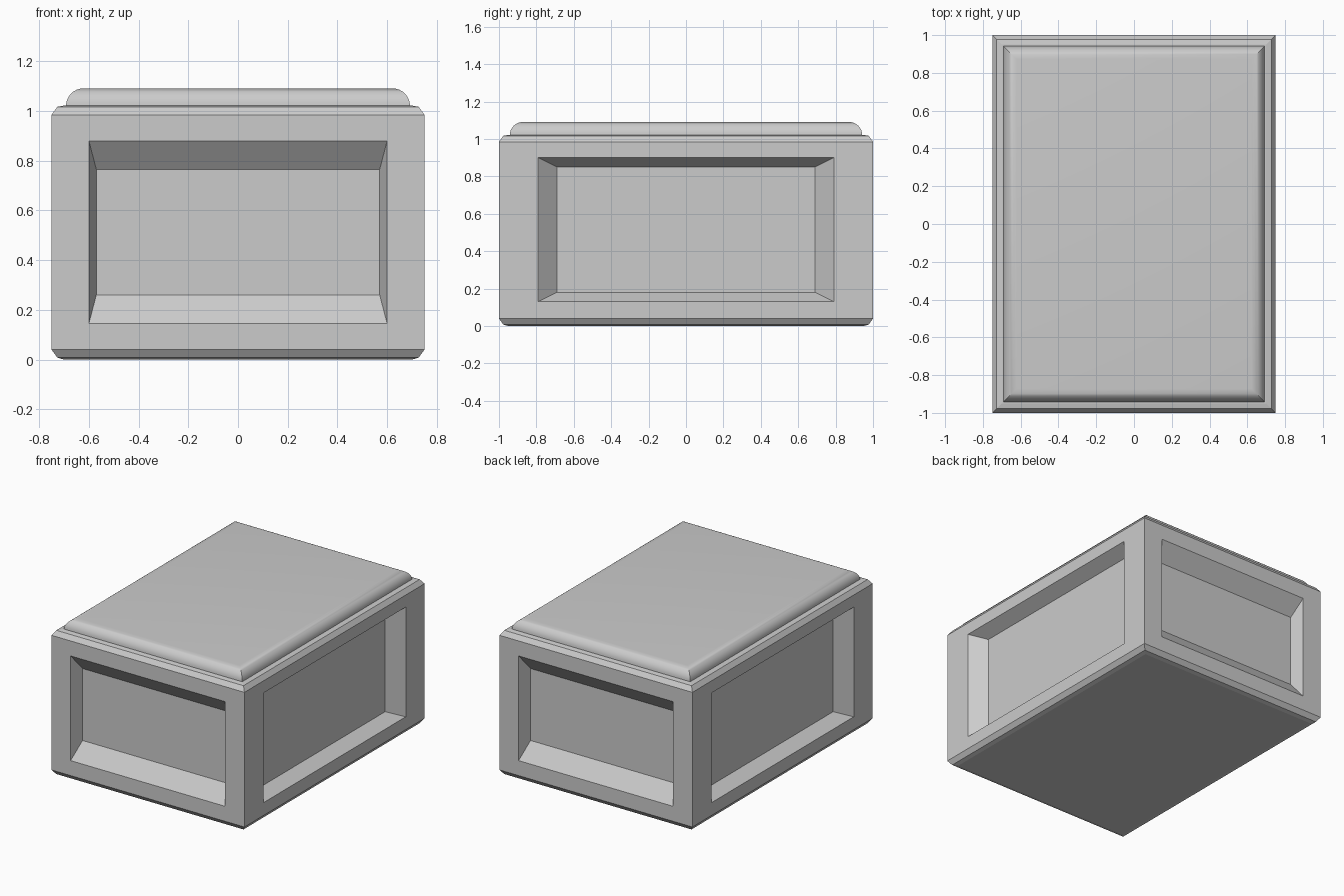
import bpy, bmesh, math

if "Cube" in bpy.data.objects:
    bpy.data.objects.remove(bpy.data.objects["Cube"])


def stack(bm, rings):
    """Capped skin over stacked rectangles (half x, half y, z); returns the side faces per level."""
    loops = [[bm.verts.new((sx * hx, sy * hy, z))
              for sx, sy in ((-1, -1), (1, -1), (1, 1), (-1, 1))] for hx, hy, z in rings]
    levels = [[bm.faces.new((a[i], a[(i + 1) % 4], b[(i + 1) % 4], b[i])) for i in range(4)]
              for a, b in zip(loops, loops[1:])]
    bm.faces.new(loops[0][::-1])
    bm.faces.new(loops[-1])
    return levels


def place(face, half_width, z_low, z_high, depth):
    """Move a face's corners to a centred rectangle, pushed in by depth."""
    n = face.normal.copy()
    axis, across = (0, 1) if abs(n.x) > 0.5 else (1, 0)
    c = face.calc_center_median()
    for v in face.verts:
        v.co[across] = math.copysign(half_width, v.co[across])
        v.co[axis] -= n[axis] * depth
        v.co.z = z_high if v.co.z > c.z else z_low


def sunken_panel(bm, face, opening, floor, depth):
    bmesh.ops.inset_individual(bm, faces=[face], thickness=0.05)
    place(face, *opening, 0)
    bmesh.ops.inset_individual(bm, faces=[face], thickness=0.01)
    place(face, *floor, depth)


def finish(bm, name):
    bm.normal_update()
    mesh = bpy.data.meshes.new(name)
    bm.to_mesh(mesh)
    bm.free()
    obj = bpy.data.objects.new(name, mesh)
    bpy.context.collection.objects.link(obj)
    return obj


# Box body with chamfered rims and a sunken panel on every side
bm = bmesh.new()
levels = stack(bm, [(0.70, 0.95, 0.0), (0.727, 0.977, 0.008), (0.75, 1.0, 0.04),
                    (0.75, 1.0, 0.985), (0.727, 0.977, 1.017), (0.70, 0.95, 1.022)])
bm.normal_update()
for i, face in enumerate(levels[2]):
    if i % 2 == 0:  # front and back
        sunken_panel(bm, face, (0.60, 0.145, 0.88), (0.57, 0.26, 0.765), 0.09)
    else:           # right and left
        sunken_panel(bm, face, (0.79, 0.13, 0.90), (0.69, 0.18, 0.85), 0.09)
finish(bm, "box_body")

# Lid pad with a rounded rim and mitred corners
bm = bmesh.new()
R, STEPS = 0.07, 8
arc = [(R * (1 - math.cos(a)), R * math.sin(a))
       for a in (math.pi / 2 * k / STEPS for k in range(STEPS + 1))]
stack(bm, [(0.692 - d, 0.942 - d, 1.021 + h) for d, h in arc])
pad = finish(bm, "lid_pad")
bpy.context.view_layer.objects.active = pad
pad.select_set(True)
bpy.ops.object.shade_smooth_by_angle(angle=math.radians(30))
